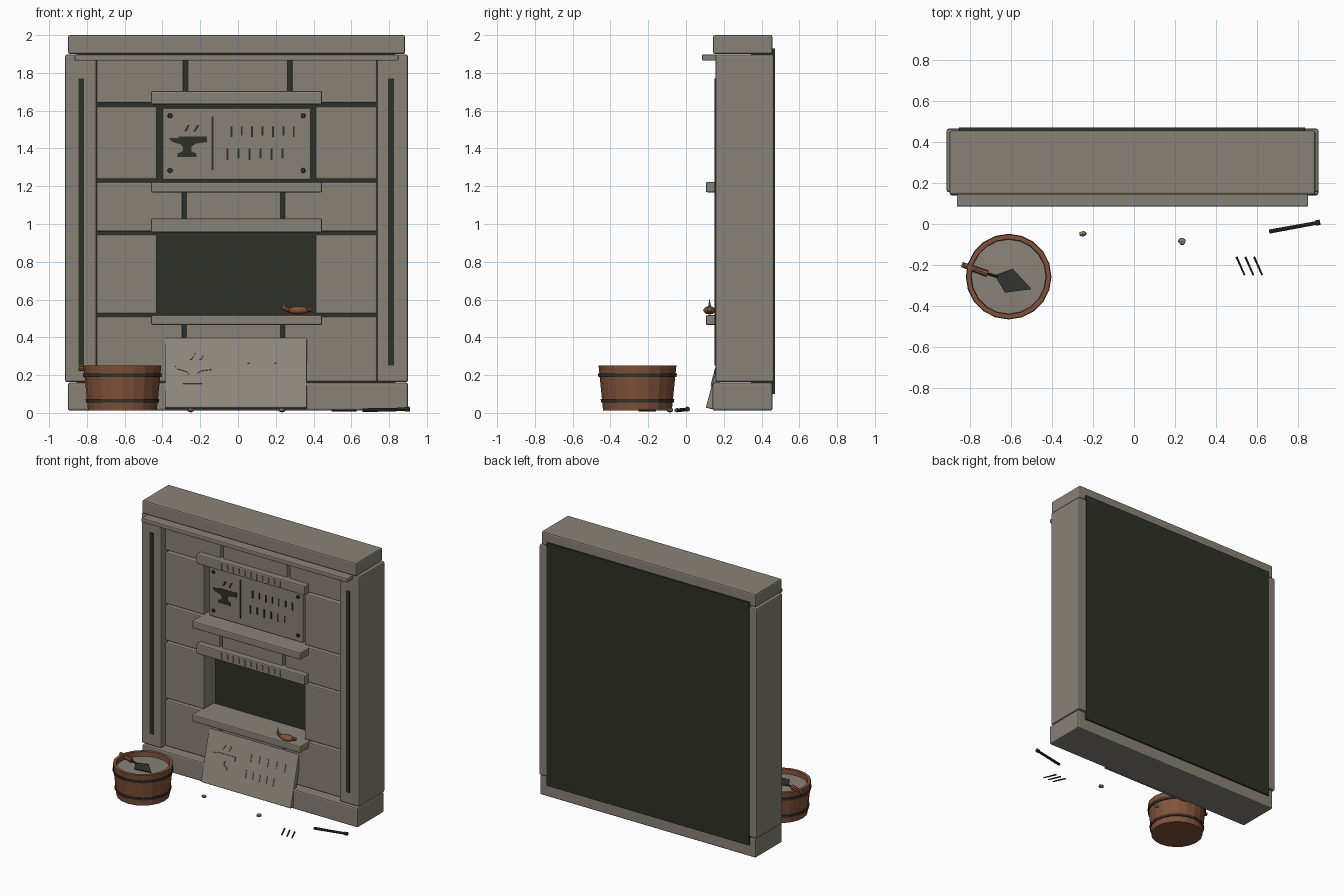
import bpy, bmesh, math, random
from mathutils import Vector, Matrix

random.seed(3)
cube = bpy.data.objects.get("Cube")
if cube:
    bpy.data.objects.remove(cube, do_unlink=True)


def material(name, rgb):
    m = bpy.data.materials.new(name)
    m.use_nodes = True
    m.diffuse_color = (*rgb, 1)
    bsdf = m.node_tree.nodes["Principled BSDF"]
    bsdf.inputs["Base Color"].default_value = (*rgb, 1)
    bsdf.inputs["Roughness"].default_value = 0.85
    return m


STONE = material("grey stone", (0.25, 0.225, 0.185))
SLAB = material("pale stone", (0.27, 0.245, 0.205))
DARK = material("dark backing", (0.03, 0.03, 0.022))
IRON = material("dark iron", (0.03, 0.033, 0.028))
WOOD = material("brown wood", (0.22, 0.085, 0.04))
MORTAR = material("wet mortar", (0.25, 0.23, 0.19))


def finish(name, bm, mat, bevel=0.0, smooth=False):
    bmesh.ops.recalc_face_normals(bm, faces=bm.faces)
    mesh = bpy.data.meshes.new(name)
    bm.to_mesh(mesh)
    bm.free()
    mesh.materials.append(mat)
    ob = bpy.data.objects.new(name, mesh)
    bpy.context.collection.objects.link(ob)
    if bevel:
        mod = ob.modifiers.new("bevel", 'BEVEL')
        mod.width, mod.segments = bevel, 2
    if smooth:
        for p in mesh.polygons:
            p.use_smooth = True
    return ob


def box(name, x, y, z, mat=STONE, bevel=0.01):
    bm = bmesh.new()
    bmesh.ops.create_cube(bm, size=1)
    for v in bm.verts:
        v.co = [r[0] if c < 0 else r[1] for c, r in zip(v.co, (x, y, z))]
    return finish(name, bm, mat, bevel)


def plate(name, points, front, mat, depth=0.008):
    """Outline in x, z raised from a wall whose surface is at y = front."""
    bm = bmesh.new()
    face = bm.faces.new([bm.verts.new((x, front, z)) for x, z in points])
    ext = bmesh.ops.extrude_face_region(bm, geom=[face])
    for v in ext["geom"]:
        if isinstance(v, bmesh.types.BMVert):
            v.co.y -= depth
    return finish(name, bm, mat)


def rod(name, a, b, r1, r2, mat, sides=8):
    a, b = Vector(a), Vector(b)
    d = b - a
    bm = bmesh.new()
    bmesh.ops.create_cone(bm, cap_ends=True, segments=sides, radius1=r1, radius2=r2, depth=d.length)
    turn = d.to_track_quat('Z', 'Y').to_matrix().to_4x4()
    bm.transform(Matrix.Translation((a + b) / 2) @ turn)
    return finish(name, bm, mat)


def lathe(name, profile, centre, mat, sides=20, closed=False):
    bm = bmesh.new()
    verts = [bm.verts.new((r, 0, z)) for r, z in profile]
    pairs = list(zip(verts, verts[1:]))
    if closed:
        pairs.append((verts[-1], verts[0]))
    edges = [bm.edges.new(p) for p in pairs]
    bmesh.ops.spin(bm, geom=verts + edges, cent=(0, 0, 0), axis=(0, 0, 1),
                   angle=math.tau, steps=sides)
    bmesh.ops.remove_doubles(bm, verts=bm.verts, dist=0.0005)
    bm.transform(Matrix.Translation(centre))
    return finish(name, bm, mat)


def ball(name, centre, size, mat, detail=2, jitter=0.0, smooth=False):
    bm = bmesh.new()
    bmesh.ops.create_icosphere(bm, subdivisions=detail, radius=1)
    for v in bm.verts:
        k = 1 + random.uniform(-jitter, jitter)
        v.co = [c + s * q * k for c, s, q in zip(centre, size, v.co)]
    return finish(name, bm, mat, smooth=smooth)


def notches(name, x0, x1, z0, z1, count, front, mat):
    """Row of plain upright ornamental strokes."""
    step = (x1 - x0) / (count - 1)
    obs = []
    for i in range(count):
        x, lo = x0 + i * step, z0 + (i % 2) * 0.008
        pts = [(x - .005, lo), (x + .005, lo), (x + .005, z1), (x - .005, z1)]
        obs.append(plate(f"{name}_{i + 1}", pts, front, mat, 0.006))
    return obs


ANVIL = [(-.055, 0), (.045, 0), (.045, .018), (.02, .03), (.018, .055), (.04, .07), (.1, .078),
         (.1, .108), (-.05, .108), (-.05, .1), (-.1, .1), (-.085, .08), (-.035, .065),
         (-.025, .05), (-.028, .03), (-.055, .018)]


def anvil_emblem(name, x, z, front, mat):
    obs = [plate(name, [(x + a, z + b) for a, b in ANVIL], front, mat)]
    for i in range(2):
        s = x - .02 + i * .05
        pts = [(s, z + .135), (s + .012, z + .135), (s + .03, z + .17), (s + .018, z + .17)]
        obs.append(plate(f"{name}_spark_{i + 1}", pts, front, mat))
    return obs


# Main frame
box("backing_wall", (-.855, .835), (.345, .47), (.1, 1.93), DARK, 0)
box("plinth", (-.9, .9), (.14, .457), (.012, .16))
box("cap_stone", (-.9, .885), (.143, .457), (1.9, 2.0))
box("cornice", (-.865, .85), (.085, .3), (1.865, 1.897), bevel=.006)
for side, x0, x1, g in (("right", -.915, -.75, -.83), ("left", .735, .9, .81)):
    box(side + "_pillar", (x0, x1), (.155, .465), (.163, 1.897))
    box(side + "_pillar_groove", (g - .015, g + .015), (.152, .16), (.25, 1.77), DARK, 0)

# Stone courses: height range and the x ranges of the blocks
SPLIT = [(-.75, -.295), (-.275, .228), (.247, .735)]
OPEN = [(-.75, -.428), (.41, .735)]
COURSES = [((.165, .51), SPLIT), ((.525, .945), OPEN), ((.96, 1.222), SPLIT),
           ((1.237, 1.622), OPEN), ((1.64, 1.87), [(-.75, -.288), (-.268, .265), (.285, .735)])]
for row, (z, blocks) in enumerate(COURSES):
    for col, x in enumerate(blocks):
        box(f"wall_block_{row + 1}_{col + 1}", x, (.205, .36), z, bevel=.008)

# Lintels and ledges around the two recesses
for name, y, z in (("lower_ledge", .105, (.465, .517)), ("lower_lintel", .158, (.955, 1.03)),
                   ("upper_ledge", .105, (1.168, 1.222)), ("upper_lintel", .158, (1.633, 1.705))):
    box(name, (-.46, .445), (y, .35), z, bevel=.008)
for name, z in (("lower_lintel_notch", .97), ("upper_lintel_notch", 1.645)):
    notches(name, -.25, .24, z, z + .045, 11, .159, STONE)

# Mounted sign in the upper recess
box("sign_panel", (-.4, .385), (.225, .35), (1.235, 1.613), bevel=.006)
anvil_emblem("sign_anvil", -.265, 1.355, .226, DARK)
box("sign_divider", (-.139, -.131), (.219, .227), (1.285, 1.57), DARK, 0)
notches("sign_notch_top", -.035, .295, 1.46, 1.515, 7, .226, DARK)
notches("sign_notch_bottom", -.055, .235, 1.34, 1.4, 6, .226, DARK)
for i, (x, z) in enumerate((x, z) for x in (-.36, .345) for z in (1.283, 1.573)):
    rod(f"sign_bolt_{i + 1}", (x, .23, z), (x, .212, z), .014, .011, IRON, 10)

# Leaning slab, modelled upright and then tilted back about its foot
slab = [box("leaning_slab", (-.385, .365), (0, .036), (0, .385), SLAB, .006)]
slab += anvil_emblem("slab_anvil", -.235, .13, .001, SLAB)
slab += notches("slab_notch_top", -.015, .27, .235, .29, 5, .001, SLAB)
slab += notches("slab_notch_bottom", -.035, .195, .115, .17, 5, .001, SLAB)
tilt = Matrix.Translation((0, .105, .028)) @ Matrix.Rotation(math.radians(-15), 4, 'X')
for ob in slab:
    ob.data.transform(tilt)

# Wooden bucket with hoops and mortar
BUCKET = (-.612, -.257, 0)
lathe("bucket", [(0, .012), (.182, .012), (.206, .25), (.184, .25), (.17, .05), (0, .05)], BUCKET, WOOD)
for name, z, r in (("lower_hoop", .065, .187), ("upper_hoop", .2, .201)):
    ring = [(r - .004, z - .009), (r + .006, z - .009), (r + .008, z + .009), (r - .004, z + .009)]
    lathe(name, ring, BUCKET, IRON, closed=True)
lathe("bucket_mortar", [(0, .15), (.178, .15), (.182, .215), (0, .222)], BUCKET, MORTAR)

# Trowel resting in the bucket
rod("trowel_handle", (-.84, -.198, .235), (-.715, -.243, .234), .013, .016, WOOD)
rod("trowel_neck", (-.72, -.241, .234), (-.665, -.258, .23), .006, .006, IRON)
bm = bmesh.new()
blade = [(-.68, -.25), (-.63, -.335), (-.5, -.318), (-.592, -.218)]
face = bm.faces.new([bm.verts.new((x, y, .226)) for x, y in blade])
for g in bmesh.ops.extrude_face_region(bm, geom=[face])["geom"]:
    if isinstance(g, bmesh.types.BMVert):
        g.co.z += .006
finish("trowel_blade", bm, IRON)

# Small oil lamp on the lower ledge
ball("lamp_body", (.32, .125, .543), (.058, .034, .022), WOOD, smooth=True)
rod("lamp_spout", (.29, .125, .54), (.24, .125, .555), .018, .009, WOOD)
rod("lamp_handle", (.36, .125, .543), (.392, .125, .55), .01, .014, WOOD)
rod("lamp_wick", (.245, .125, .55), (.245, .125, .602), .01, .001, MORTAR)

# Loose items on the ground
ball("pebble_1", (-.25, -.048, .014), (.02, .014, .012), STONE, 1, .15)
ball("pebble_2", (.235, -.085, .016), (.021, .018, .014), STONE, 1, .15)
for i in range(3):
    x = .5 + i * .043
    rod(f"nail_{i + 1}", (x, -.16, .013), (x + .04, -.25, .013), .006, .005, IRON, 6)
rod("chisel_shaft", (.66, -.037, .014), (.89, .005, .019), .01, .009, IRON)
rod("chisel_head", (.885, .004, .019), (.908, .009, .02), .013, .013, IRON)
